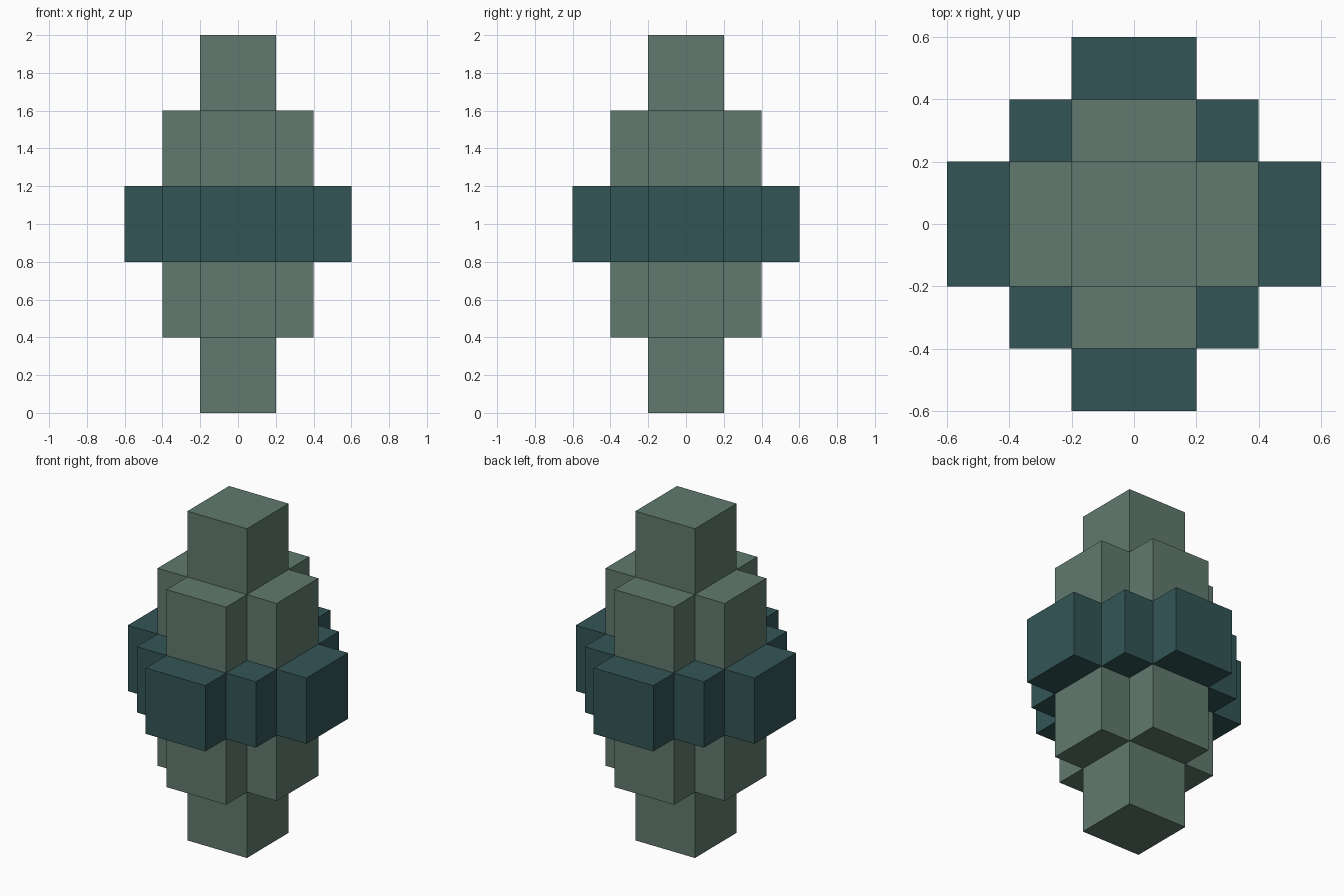
import bpy
import bmesh

cube = bpy.data.objects.get("Cube")
if cube:
    bpy.data.objects.remove(cube, do_unlink=True)

STEP = 0.2      # width of one stair step in plan
LAYER = 0.4     # height of every layer


def make_material(name, rgb):
    mat = bpy.data.materials.new(name)
    mat.use_nodes = True
    colour = (*rgb, 1.0)
    mat.diffuse_color = colour
    mat.node_tree.nodes["Principled BSDF"].inputs["Base Color"].default_value = colour
    return mat


def stepped_outline(size):
    """Stair-stepped diamond in plan, reaching size steps along each axis."""
    quarter = []
    for i in range(1, size + 1):
        quarter.append(((size + 1 - i) * STEP, i * STEP))
        if i < size:
            quarter.append(((size - i) * STEP, i * STEP))
    outline = []
    for _ in range(4):
        outline += quarter
        quarter = [(-y, x) for x, y in quarter]
    return outline


def make_layer(name, size, level, mat):
    """Extrude a stepped outline into one layer of the stack."""
    bm = bmesh.new()
    base = bm.faces.new([bm.verts.new((x, y, level * LAYER))
                         for x, y in stepped_outline(size)])
    top = bmesh.ops.extrude_face_region(bm, geom=[base], use_keep_orig=True)["geom"]
    bmesh.ops.translate(bm, vec=(0, 0, LAYER),
                        verts=[v for v in top if isinstance(v, bmesh.types.BMVert)])
    bmesh.ops.recalc_face_normals(bm, faces=bm.faces)
    mesh = bpy.data.meshes.new(name)
    bm.to_mesh(mesh)
    bm.free()
    mesh.materials.append(mat)
    obj = bpy.data.objects.new(name, mesh)
    bpy.context.collection.objects.link(obj)


sage = make_material("sage_green", (0.119, 0.195, 0.156))
teal = make_material("dark_teal", (0.034, 0.091, 0.094))

# Layers from the ground up: tip, cross, wide belt, cross, tip
layers = [("bottom_tip", 1, sage), ("lower_cross", 2, sage), ("middle_belt", 3, teal),
          ("upper_cross", 2, sage), ("top_tip", 1, sage)]
for level, (name, size, mat) in enumerate(layers):
    make_layer(name, size, level, mat)
